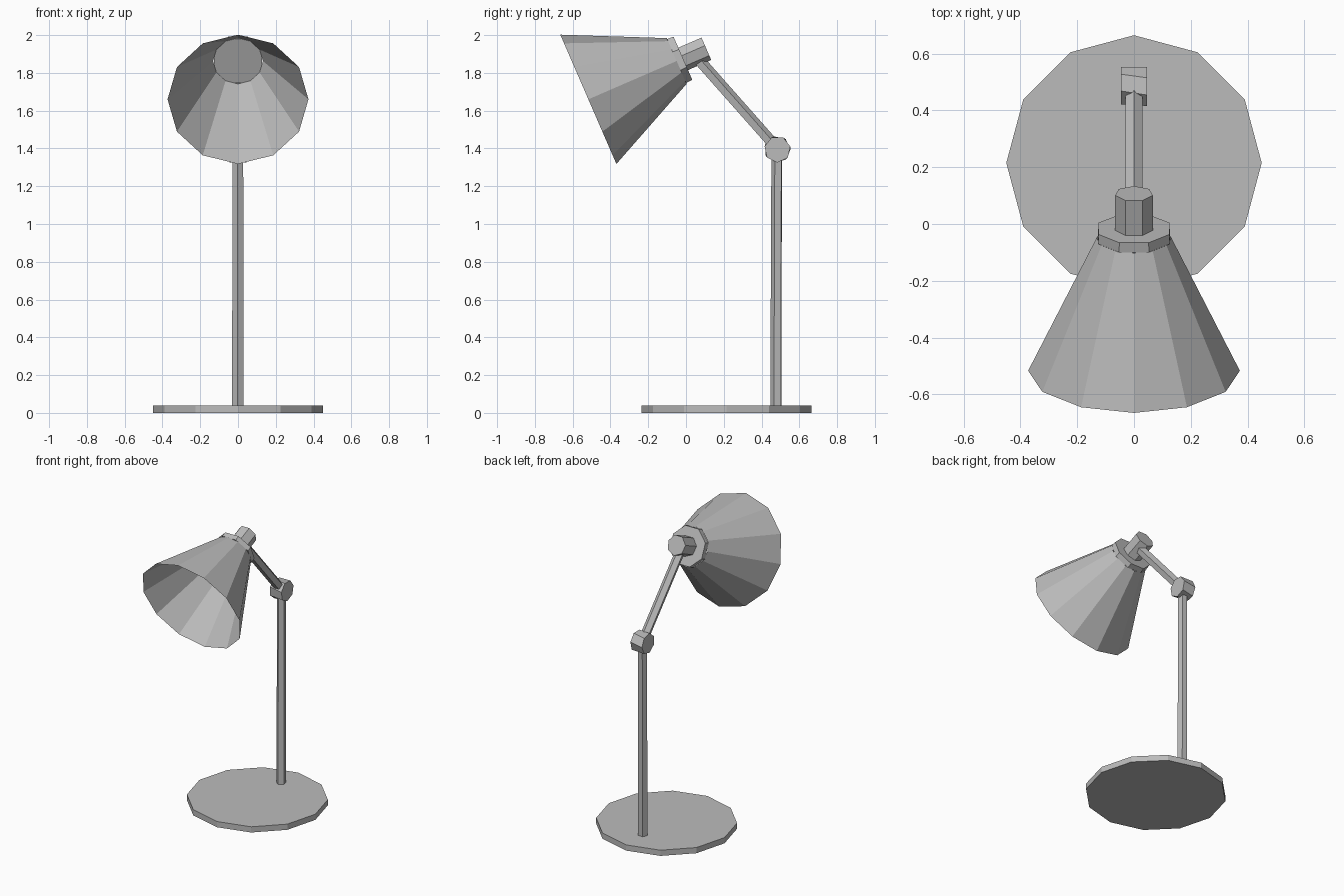
import bpy, bmesh, math
from mathutils import Vector, Matrix

if "Cube" in bpy.data.objects:
    bpy.data.objects.remove(bpy.data.objects["Cube"])

grey = bpy.data.materials.new("plain grey")
grey.diffuse_color = (0.5, 0.5, 0.5, 1)
grey.use_nodes = True
grey.node_tree.nodes["Principled BSDF"].inputs["Base Color"].default_value = grey.diffuse_color


def tube(name, a, b, r1, r2, sides, turn=0.0, twist=0.0, caps=True):
    """Straight faceted tube from a to b; turn is measured from the x axis."""
    a, b = Vector(a), Vector(b)
    d = (b - a).normalized()
    u = Vector((0, 1, 0)) if abs(d.x) > 0.9 else Vector((1, 0, 0))
    v = d.cross(u)
    bm = bmesh.new()
    rings = []
    for p, r, t in ((a, r1, turn), (b, r2, turn + twist)):
        ring = []
        for i in range(sides):
            w = math.radians(t) + 2 * math.pi * i / sides
            ring.append(bm.verts.new(p + r * (math.cos(w) * u + math.sin(w) * v)))
        rings.append(ring)
    for i in range(sides):
        j = (i + 1) % sides
        bm.faces.new((rings[0][i], rings[0][j], rings[1][j], rings[1][i]))
    if caps:
        bm.faces.new(rings[0][::-1])
        bm.faces.new(rings[1])
    me = bpy.data.meshes.new(name)
    bm.to_mesh(me)
    bm.free()
    me.materials.append(grey)
    ob = bpy.data.objects.new(name, me)
    bpy.context.collection.objects.link(ob)
    return ob


# base disc and upright
tube("base", (0, 0.215, 0), (0, 0.215, 0.04), 0.45, 0.45, 12)
tube("post", (0, 0.478, 0.03), (0, 0.482, 1.38), 0.032, 0.03, 5, -95)

# elbow joint and upper arm
tube("elbow_joint", (-0.045, 0.484, 1.395), (0.045, 0.484, 1.395), 0.07, 0.07, 7, 0, 12)
tube("arm", (0, 0.48, 1.40), (0, 0.055, 1.88), 0.032, 0.032, 5, 90)

# lamp head, all parts along one tilted axis
rim = Vector((0, -0.517, 1.66))
axis = Vector((0, 0.917, 0.398))
tube("shade", rim, rim + axis * 0.51, 0.373, 0.132, 12, caps=False)
tube("collar", rim + axis * 0.51, rim + axis * 0.546, 0.137, 0.135, 8, 22.5)
tube("socket", rim + axis * 0.54, rim + axis * 0.68, 0.068, 0.068, 7, 90)
